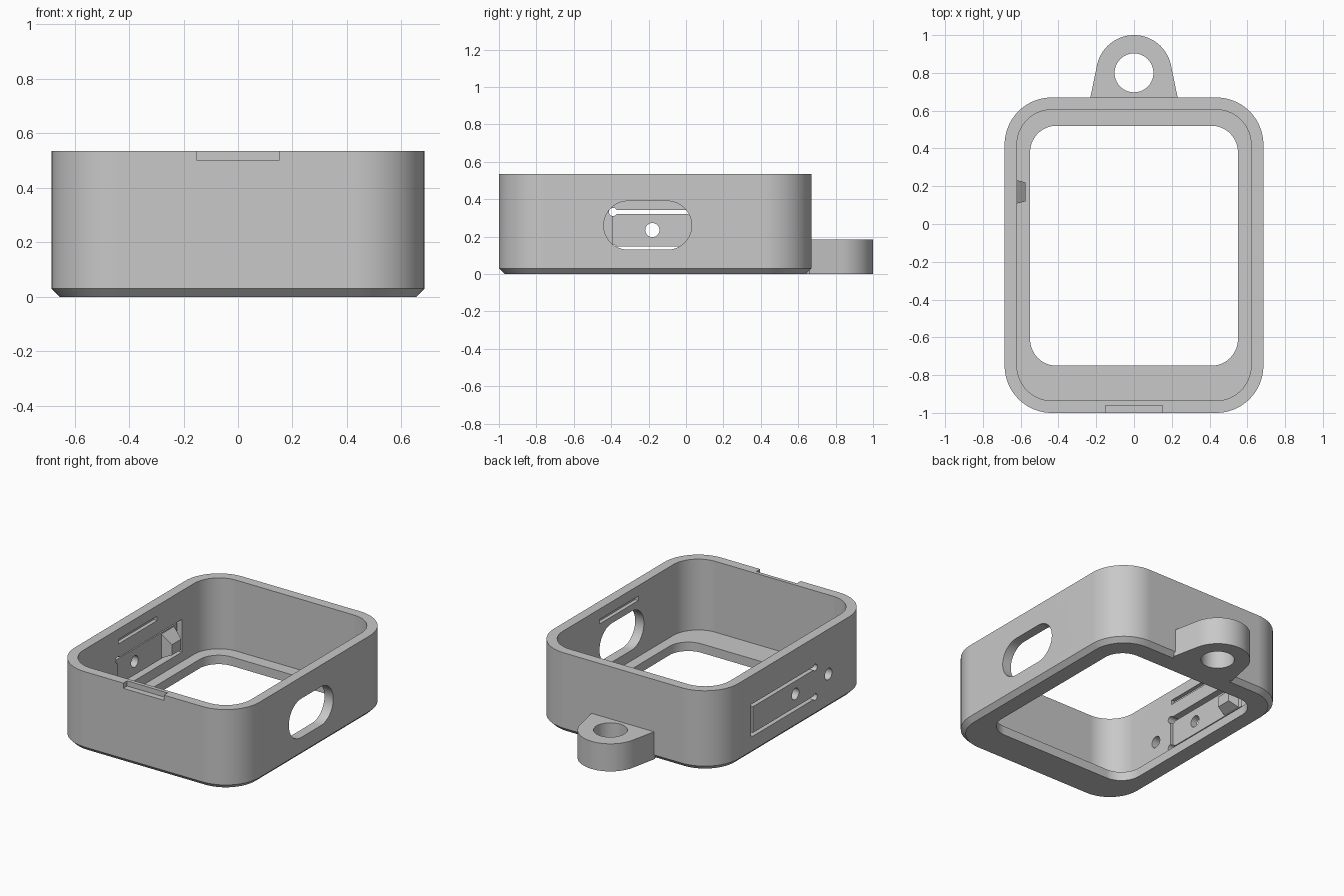
import bpy
import math
from mathutils import Vector

cube = bpy.data.objects.get("Cube")
if cube:
    bpy.data.objects.remove(cube, do_unlink=True)

grey = bpy.data.materials.new("plain grey")
grey.use_nodes = True
COLOUR = (0.58, 0.58, 0.58, 1)
grey.diffuse_color = COLOUR
grey.node_tree.nodes["Principled BSDF"].inputs["Base Color"].default_value = COLOUR


def loft(name, rings):
    """Closed solid through rings that have equal point counts."""
    n = len(rings[0])
    verts = [p for ring in rings for p in ring]
    faces = [list(range(n))[::-1], list(range(len(verts) - n, len(verts)))]
    for k in range(len(rings) - 1):
        for i in range(n):
            j = (i + 1) % n
            faces.append([k * n + i, k * n + j, (k + 1) * n + j, (k + 1) * n + i])
    mesh = bpy.data.meshes.new(name)
    mesh.from_pydata(verts, [], faces)
    mesh.materials.append(grey)
    obj = bpy.data.objects.new(name, mesh)
    bpy.context.collection.objects.link(obj)
    return obj


def rounded(x0, x1, y0, y1, r, seg=20):
    """Counter-clockwise rounded rectangle."""
    pts = []
    corners = [(x1 - r, y1 - r), (x0 + r, y1 - r), (x0 + r, y0 + r), (x1 - r, y0 + r)]
    for q, (cx, cy) in enumerate(corners):
        for i in range(seg + 1):
            a = math.pi / 2 * (q + i / seg)
            pts.append((cx + r * math.cos(a), cy + r * math.sin(a)))
    # drop points that coincide when straight runs have no length
    return [p for i, p in enumerate(pts) if (Vector(p) - Vector(pts[i - 1])).length > 1e-5]


def circle(cx, cy, r, n=40):
    return [(cx + r * math.cos(math.tau * i / n), cy + r * math.sin(math.tau * i / n)) for i in range(n)]


def rect(x0, x1, y0, y1):
    return [(x0, y0), (x1, y0), (x1, y1), (x0, y1)]


def upright(name, outline, z0, z1):
    return loft(name, [[(x, y, z) for x, y in outline] for z in (z0, z1)])


def sideways(name, outline, x0, x1):
    """Outline in (y, z) pushed along x."""
    return loft(name, [[(x, y, z) for y, z in outline] for x in (x0, x1)])


def combine(target, other, operation):
    mod = target.modifiers.new(operation, "BOOLEAN")
    mod.operation = operation
    mod.solver = "EXACT"
    mod.object = other
    bpy.context.view_layer.objects.active = target
    bpy.ops.object.modifier_apply(modifier=mod.name)
    bpy.data.objects.remove(other, do_unlink=True)


HEIGHT = 0.535
OUT, IN = 0.685, 0.62

# Case body with a chamfered bottom edge
outer = rounded(-OUT, OUT, -1, 0.67, 0.25)
base = rounded(-OUT + 0.03, OUT - 0.03, -0.97, 0.64, 0.22)
case = loft("case", [[(x, y, z) for x, y in ring]
                     for ring, z in ((base, 0), (outer, 0.03), (outer, HEIGHT))])

# Hanging tab: round end with flared sides running into the back wall
tab = [(0.2 * math.cos(a), 0.8 + 0.2 * math.sin(a))
       for a in (math.radians(10 + 160 * i / 40) for i in range(41))]
tab += [(-0.233, 0.66), (-0.2, 0.6), (0.2, 0.6), (0.233, 0.66)]
combine(case, upright("tab", tab, 0, 0.185), "UNION")

# Cavity, floor window, tab hole and front notch
cuts = [
    upright("cavity", rounded(-IN, IN, -0.935, 0.605, 0.185), 0.06, 1),
    upright("window", rounded(-0.55, 0.55, -0.75, 0.52, 0.14), -1, 0.5),
    upright("tab_hole", circle(0, 0.8, 0.103), -1, 1),
    upright("notch", rect(-0.15, 0.15, -1.1, -0.96), 0.5, 1),
    # Oval opening in the left wall
    sideways("oval_opening", rounded(-0.44, 0.03, 0.13, 0.39, 0.13), 0.5, 0.8),
]

# Shallow grooves inside both long walls
for s in (-1, 1):
    x0, x1 = sorted((s * 0.5, s * (IN + 0.025)))
    cuts.append(sideways("groove", rect(-0.38, 0.03, 0.435, 0.465), x0, x1))

# Springy latch in the right wall: thinned tongue, slits, relief holes, pin holes
cuts.append(sideways("tongue_recess", rect(-0.39, 0.28, 0.135, 0.335), -0.64, -0.5))
for z in (0.135, 0.332):
    cuts.append(sideways("slit", rect(-0.39, 0.29, z - 0.011, z + 0.011), -0.8, -0.5))
    cuts.append(sideways("relief_hole", circle(-0.39, z, 0.022, 24), -0.8, -0.5))
cuts.append(sideways("end_slit", rect(0.27, 0.29, 0.125, 0.342), -0.8, -0.5))
for y in (-0.18, -0.53):
    cuts.append(sideways("pin_hole", circle(y, 0.235, 0.038, 32), -0.8, -0.5))
for cutter in cuts:
    combine(case, cutter, "DIFFERENCE")

# Tapered catch on the tip of the latch tongue
catch = loft("latch_catch", [
    [(-0.65, y, z) for y, z in rect(0.1, 0.24, 0.146, 0.321)],
    [(-0.575, y, z) for y, z in rect(0.12, 0.22, 0.18, 0.25)]])
combine(case, catch, "UNION")

# Smooth curved walls, crisp edges
bpy.ops.object.select_all(action="DESELECT")
case.select_set(True)
bpy.context.view_layer.objects.active = case
bpy.ops.object.shade_smooth_by_angle(angle=math.radians(25))
weighted = case.modifiers.new("weighted normals", "WEIGHTED_NORMAL")
weighted.keep_sharp = True
